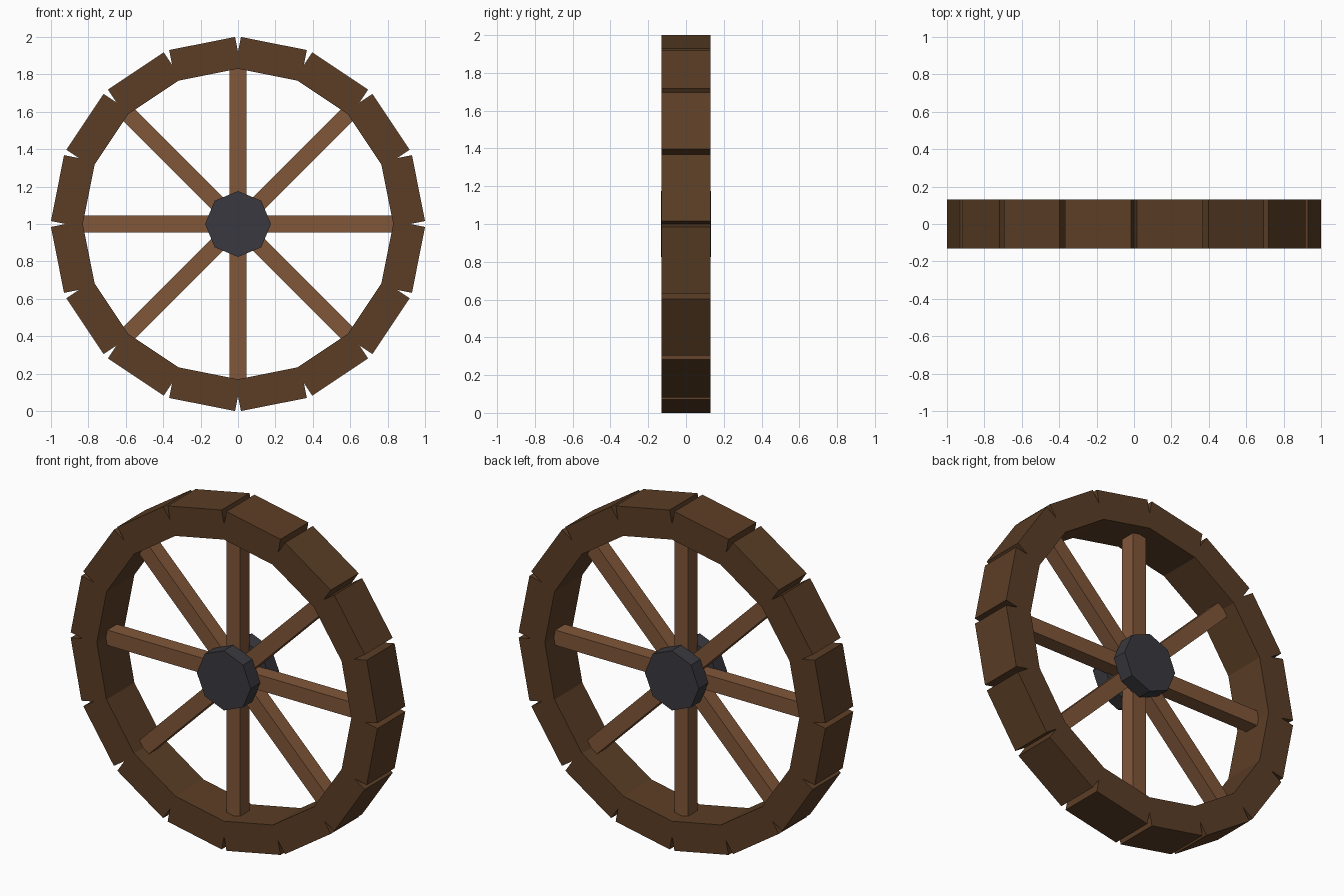
import bpy, bmesh, math
from mathutils import Matrix, Vector

if "Cube" in bpy.data.objects:
    bpy.data.objects.remove(bpy.data.objects["Cube"])

CENTRE = Matrix.Translation((0, 0, 1))


def material(name, rgb):
    m = bpy.data.materials.new(name)
    m.diffuse_color = (*rgb, 1)
    m.use_nodes = True
    m.node_tree.nodes["Principled BSDF"].inputs["Base Color"].default_value = m.diffuse_color
    return m


dark_wood = material("dark wood", (0.105, 0.048, 0.019))
light_wood = material("light wood", (0.220, 0.095, 0.042))
iron = material("dark iron", (0.042, 0.040, 0.050))


def finish(bm, name, mat):
    bmesh.ops.recalc_face_normals(bm, faces=bm.faces)
    me = bpy.data.meshes.new(name)
    bm.to_mesh(me)
    bm.free()
    me.materials.append(mat)
    ob = bpy.data.objects.new(name, me)
    bpy.context.collection.objects.link(ob)


def radial_box(name, angle, size, radius, mat):
    """Box centred at a radius from the axle, turned about the y axis."""
    bm = bmesh.new()
    bmesh.ops.create_cube(bm, size=1, matrix=CENTRE @ Matrix.Rotation(angle, 4, 'Y')
                          @ Matrix.Translation((0, 0, radius))
                          @ Matrix.Diagonal((*size, 1)))
    finish(bm, name, mat)


# Rim: sixteen straight blocks with open notches on the outside
INNER, OUTER = 0.814, 0.984
for i in range(16):
    radial_box(f"rim_block_{i + 1}", math.radians(22.5 * i + 11.25),
               (0.359, 0.26, OUTER - INNER), (INNER + OUTER) / 2, dark_wood)

# Spokes: four square beams running right through the centre
for i in range(4):
    radial_box(f"spoke_beam_{i + 1}", math.radians(45 * i),
               (0.09, 0.09, 1.70), 0, light_wood)

# Hub: an octagonal plate on each side of the spokes
for side, name in ((-1, "front_hub"), (1, "back_hub")):
    bm = bmesh.new()
    bmesh.ops.create_cone(bm, cap_ends=True, segments=8, radius1=0.176, radius2=0.176,
                          depth=0.092,
                          matrix=CENTRE @ Matrix.Translation((0, side * 0.086, 0))
                          @ Matrix.Rotation(math.pi / 2, 4, 'X'))
    finish(bm, name, iron)
